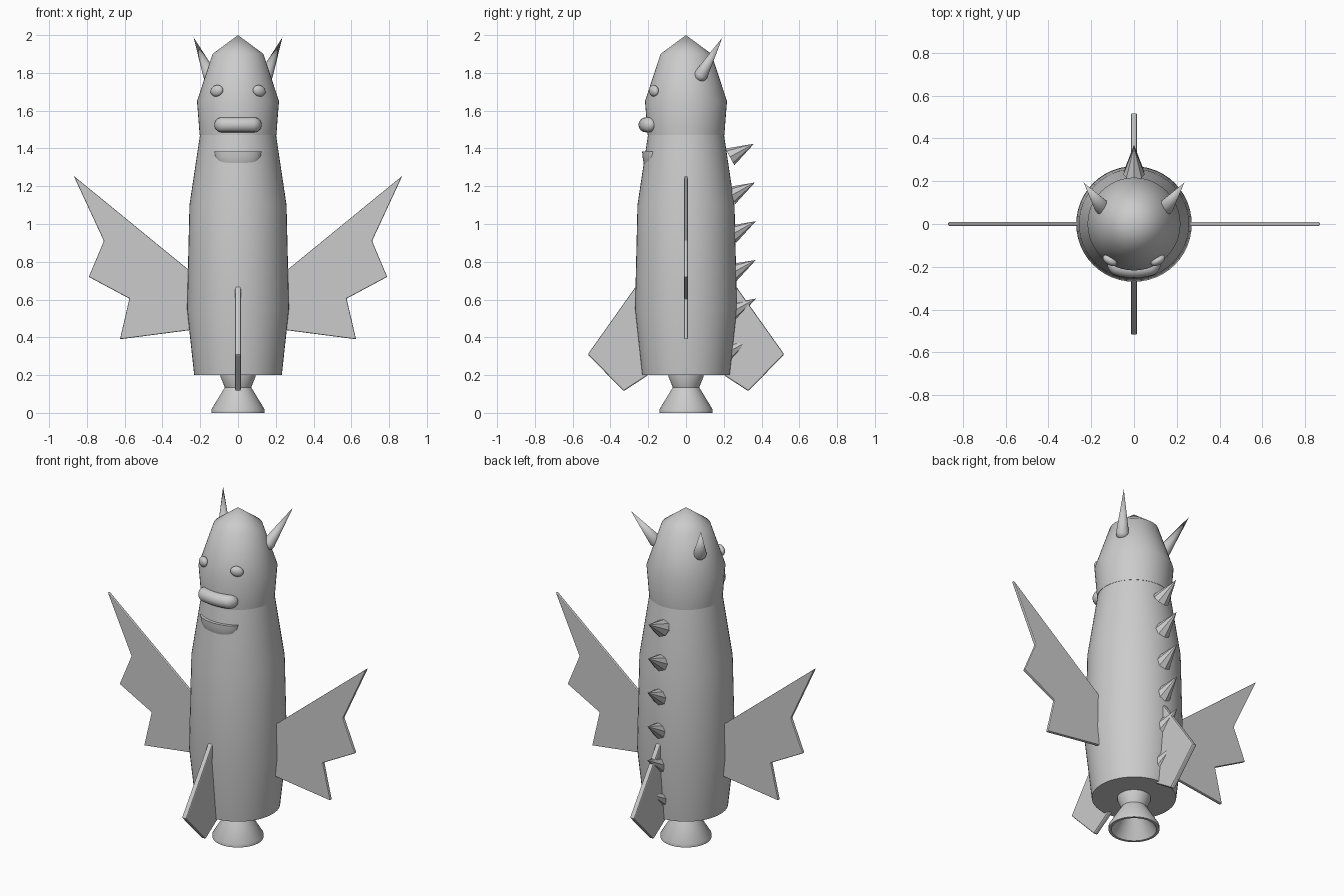
import bpy, bmesh, math
from mathutils import Vector, Matrix

if "Cube" in bpy.data.objects:
    bpy.data.objects.remove(bpy.data.objects["Cube"])

grey = bpy.data.materials.new("plain grey")
grey.diffuse_color = (0.6, 0.6, 0.6, 1)
grey.use_nodes = True
grey.node_tree.nodes["Principled BSDF"].inputs["Base Color"].default_value = grey.diffuse_color


def finish(name, bm, smooth=None):
    bmesh.ops.recalc_face_normals(bm, faces=bm.faces)
    me = bpy.data.meshes.new(name)
    bm.to_mesh(me)
    bm.free()
    ob = bpy.data.objects.new(name, me)
    bpy.context.collection.objects.link(ob)
    me.materials.append(grey)
    if smooth:
        bpy.ops.object.select_all(action='DESELECT')
        ob.select_set(True)
        bpy.context.view_layer.objects.active = ob
        bpy.ops.object.shade_smooth_by_angle(angle=math.radians(smooth))
    return ob


def lathe(name, profile, n=48, smooth=50):
    bm = bmesh.new()
    vs = [bm.verts.new((r, 0, z)) for r, z in profile]
    es = [bm.edges.new(p) for p in zip(vs, vs[1:])]
    bmesh.ops.spin(bm, geom=vs + es, axis=(0, 0, 1), cent=(0, 0, 0),
                   angle=math.tau, steps=n)
    bmesh.ops.remove_doubles(bm, verts=bm.verts, dist=1e-4)
    return finish(name, bm, smooth)


def plate(name, outline, thick, to3d, normal):
    bm = bmesh.new()
    n = Vector(normal)
    f = bm.faces.new([bm.verts.new(Vector(to3d(a, b)) - n * thick / 2) for a, b in outline])
    ext = bmesh.ops.extrude_face_region(bm, geom=[f])
    bmesh.ops.translate(bm, vec=n * thick,
                        verts=[v for v in ext['geom'] if isinstance(v, bmesh.types.BMVert)])
    ob = finish(name, bm)
    bev = ob.modifiers.new("soft edge", 'BEVEL')
    bev.width, bev.segments = thick * 0.25, 2
    return ob


def cone(name, base, tip, r, n, smooth=None, round_base=False):
    base, tip = Vector(base), Vector(tip)
    d = tip - base
    rot = d.to_track_quat('Z', 'Y').to_matrix().to_4x4()
    bm = bmesh.new()
    bmesh.ops.create_cone(bm, cap_ends=True, segments=n, radius1=r, radius2=0, depth=d.length,
                          matrix=Matrix.Translation((base + tip) / 2) @ rot)
    if round_base:
        bmesh.ops.create_uvsphere(bm, u_segments=n, v_segments=12, radius=r,
                                  matrix=Matrix.Translation(base) @ rot)
    return finish(name, bm, smooth)


def ellipsoid(name, centre, radii, rot=Matrix(), half=False):
    bm = bmesh.new()
    bmesh.ops.create_uvsphere(bm, u_segments=32, v_segments=16, radius=1,
                              matrix=Matrix.Translation(centre) @ rot @ Matrix.Diagonal((*radii, 1)))
    if half:
        cut = bmesh.ops.bisect_plane(bm, geom=bm.verts[:] + bm.edges[:] + bm.faces[:], dist=1e-5,
                                     plane_co=centre, plane_no=(0, 0, 1), clear_outer=True)
        bmesh.ops.holes_fill(bm, edges=[e for e in bm.edges if e.is_boundary])
    return finish(name, bm, 50)


# Body, head and rocket nozzle
lathe("body", [(0, .2), (.232, .2), (.27, .55), (.257, 1.1), (.2, 1.48), (0, 1.48)])
lathe("head", [(0, 1.47), (.203, 1.47), (.217, 1.65), (.135, 1.9), (0, 2.0)])
lathe("nozzle", [(0, .21), (.092, .21), (.092, .19), (.07, .135), (.14, .02), (.14, 0),
                 (.125, 0), (.06, .11), (0, .11)])

# Wings and tail fins
wing = [(.24, .74), (.87, 1.255), (.71, .91), (.79, .72), (.575, .605), (.625, .39), (.24, .44)]
fin = [(.2, .67), (.265, .67), (.52, .31), (.33, .115), (.2, .2)]
for s, side in ((1, "right"), (-1, "left")):
    plate(side + "_wing", wing, .02, lambda a, b: (s * a, 0, b), (0, 1, 0))
for s, side in ((1, "back"), (-1, "front")):
    plate(side + "_fin", fin, .03, lambda a, b: (0, s * a, b), (1, 0, 0))

# Horns and eyes
for s, side in ((1, "right"), (-1, "left")):
    cone(side + "_horn", (s * .15, .08, 1.79), (s * .235, .193, 1.988), .036, 24, 60, True)
    rot = Matrix.Rotation(s * math.radians(30), 4, 'Z') @ Matrix.Rotation(s * math.radians(15), 4, 'Y')
    ellipsoid(side + "_eye", (s * .112, -.17, 1.705), (.037, .022, .03), rot)

# Rounded bar snout, bent around the face
bm = bmesh.new()
rings, n, R = [], 16, .04
for i in range(25):
    t = -math.cos(math.pi * i / 24)
    x = t * .125
    over = max(0, abs(x) - .085) / .04
    r = R * math.sqrt(max(0.0004, 1 - over * over))
    y = -.212 + .025 * (x / .125) ** 2
    rings.append([bm.verts.new((x, y + r * math.cos(a), 1.525 + r * math.sin(a)))
                  for a in (math.tau * k / n for k in range(n))])
for a, b in zip(rings, rings[1:]):
    for k in range(n):
        bm.faces.new((a[k], a[(k + 1) % n], b[(k + 1) % n], b[k]))
bm.faces.new(rings[0])
bm.faces.new(rings[-1])
finish("snout", bm, 60)

# Lower lip with a flat top
ellipsoid("lower_lip", (0, -.17, 1.385), (.125, .062, .125), half=True)

# Row of back spikes
tips = [(.36, 1.425), (.365, 1.22), (.37, 1.015), (.37, .81), (.37, .605), (.338, .385)]
for i, (y, z) in enumerate(tips):
    cone("back_spike_%d" % (i + 1), (0, y - .128, z - .07), (0, y, z), .05, 8)
